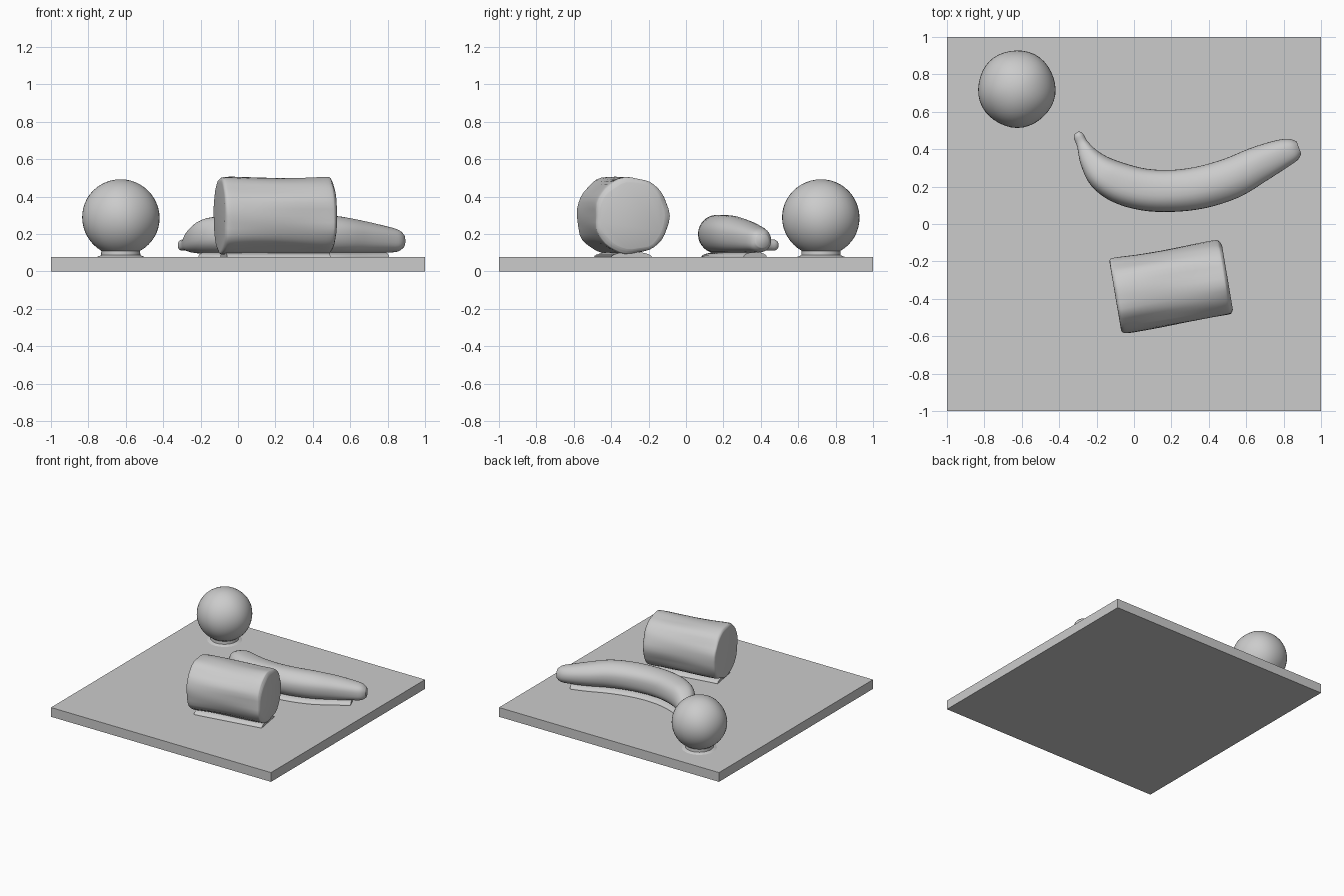
import bpy, bmesh, math
from mathutils import Vector

if "Cube" in bpy.data.objects:
    bpy.data.objects.remove(bpy.data.objects["Cube"])

grey = bpy.data.materials.new("matte grey")
grey.diffuse_color = (0.6, 0.6, 0.6, 1)
grey.use_nodes = True
grey.node_tree.nodes["Principled BSDF"].inputs["Base Color"].default_value = grey.diffuse_color


def finish(bm, name, angle=50):
    bmesh.ops.recalc_face_normals(bm, faces=bm.faces)
    me = bpy.data.meshes.new(name)
    bm.to_mesh(me)
    bm.free()
    ob = bpy.data.objects.new(name, me)
    bpy.context.collection.objects.link(ob)
    me.materials.append(grey)
    bpy.ops.object.select_all(action='DESELECT')
    ob.select_set(True)
    bpy.context.view_layer.objects.active = ob
    bpy.ops.object.shade_smooth_by_angle(angle=math.radians(angle))
    return ob


def spline(a, b, c, d, t):
    return 0.5 * (2 * b + (c - a) * t + (2 * a - 5 * b + 4 * c - d) * t * t
                  + (3 * b - a - 3 * c + d) * t ** 3)


def tube(name, sections, steps=4, sides=32, power=1.0, wobble=None, angle=50):
    """Loft of rounded rings; each section is x, y, z, half width, half height."""
    n = len(sections)
    rows = []
    for i in range(n - 1):
        pts = [sections[min(max(i + k, 0), n - 1)] for k in (-1, 0, 1, 2)]
        rows += [[spline(*v, s / steps) for v in zip(*pts)] for s in range(steps)]
    rows.append(list(sections[-1]))
    bm = bmesh.new()
    rings = []
    for i, (x, y, z, w, h) in enumerate(rows):
        a, b = rows[max(i - 1, 0)], rows[min(i + 1, len(rows) - 1)]
        side = Vector((a[1] - b[1], b[0] - a[0], 0)).normalized()
        ring = []
        for k in range(sides):
            t = 2 * math.pi * k / sides
            c, s = math.cos(t), math.sin(t)
            f = 1 + (wobble(i / (len(rows) - 1), t) if wobble else 0)
            u = math.copysign(abs(c) ** power, c) * w * f
            v = math.copysign(abs(s) ** power, s) * h * f
            ring.append(bm.verts.new(Vector((x, y, z + v)) + side * u))
        rings.append(ring)
    for r, q in zip(rings, rings[1:]):
        for k in range(sides):
            j = (k + 1) % sides
            bm.faces.new((r[k], r[j], q[j], q[k]))
    bm.faces.new(rings[0])
    bm.faces.new(rings[-1])
    return finish(bm, name, angle)


# Base slab
bm = bmesh.new()
bmesh.ops.create_cube(bm, size=1)
bmesh.ops.scale(bm, vec=(2, 2, 0.076), verts=bm.verts)
bmesh.ops.translate(bm, vec=(0, 0, 0.038), verts=bm.verts)
finish(bm, "base_slab", 30)

# Ball with a small flared foot where it meets the slab
bm = bmesh.new()
profile = [(0.135, 0.074), (0.105, 0.086)]
for k in range(4, 25):
    t = math.pi * k / 24
    profile.append((0.207 * math.sin(t), 0.287 - 0.205 * math.cos(t)))
verts = [bm.verts.new((r, 0, z)) for r, z in profile]
edges = [bm.edges.new(p) for p in zip(verts, verts[1:])]
bmesh.ops.spin(bm, geom=verts + edges, cent=(0, 0, 0), axis=(0, 0, 1),
               angle=2 * math.pi, steps=40)
bmesh.ops.remove_doubles(bm, verts=bm.verts, dist=0.0005)
for v in bm.verts:
    if v.co.z > 0.12:  # slight hand-made unevenness
        t = math.atan2(v.co.y, v.co.x)
        f = 1 + 0.008 * math.sin(5 * t + 9 * v.co.z) * min(1, v.co.xy.length / 0.1)
        v.co.x *= f
        v.co.y *= f
bmesh.ops.translate(bm, vec=(-0.627, 0.722, 0), verts=bm.verts)
finish(bm, "ball")

# Curved fruit: thin stem at the left, blunt tip at the right
fruit = [(-0.308, 0.488, 0.140, 0.012, 0.018), (-0.298, 0.472, 0.140, 0.027, 0.029),
         (-0.275, 0.425, 0.143, 0.032, 0.032), (-0.235, 0.350, 0.165, 0.060, 0.066),
         (-0.17, 0.275, 0.188, 0.092, 0.093), (-0.08, 0.222, 0.196, 0.108, 0.100),
         (0.05, 0.186, 0.198, 0.112, 0.102), (0.20, 0.178, 0.199, 0.112, 0.102),
         (0.36, 0.197, 0.199, 0.113, 0.102), (0.52, 0.245, 0.196, 0.110, 0.099),
         (0.66, 0.315, 0.184, 0.098, 0.087), (0.78, 0.370, 0.172, 0.080, 0.072),
         (0.85, 0.396, 0.165, 0.062, 0.060), (0.882, 0.408, 0.163, 0.036, 0.036)]
tube("curved_fruit", fruit, power=0.88,
     wobble=lambda u, t: 0.012 * math.sin(5 * t + 9 * u))
tube("curved_fruit_foot", [(x, y, 0.076, w * 0.85, 0.027)
                           for x, y, z, w, h in fruit[4:-2]])

# Log: lumpy cylinder turned slightly, with crisp ends
turn = math.radians(9.6)
ends = [(-0.304, 0.88), (-0.298, 0.97), (-0.27, 1.01), (-0.15, 1.0), (0, 0.99),
        (0.15, 0.99), (0.27, 0.99), (0.293, 0.95), (0.304, 0.86)]


def on_axis(d):
    return 0.2 + d * math.cos(turn), -0.337 + d * math.sin(turn)


tube("log", [(*on_axis(d), 0.297, 0.203 * f, 0.206 * f) for d, f in ends],
     sides=40, power=0.93, angle=40,
     wobble=lambda u, t: 0.014 * math.sin(7 * t + 2 * u)
     + 0.014 * math.sin(3 * t + 11 * u) + 0.008 * math.sin(11 * t - 6 * u))
tube("log_foot", [(*on_axis(d), 0.076, 0.11, 0.028) for d in (-0.28, 0, 0.28)])
